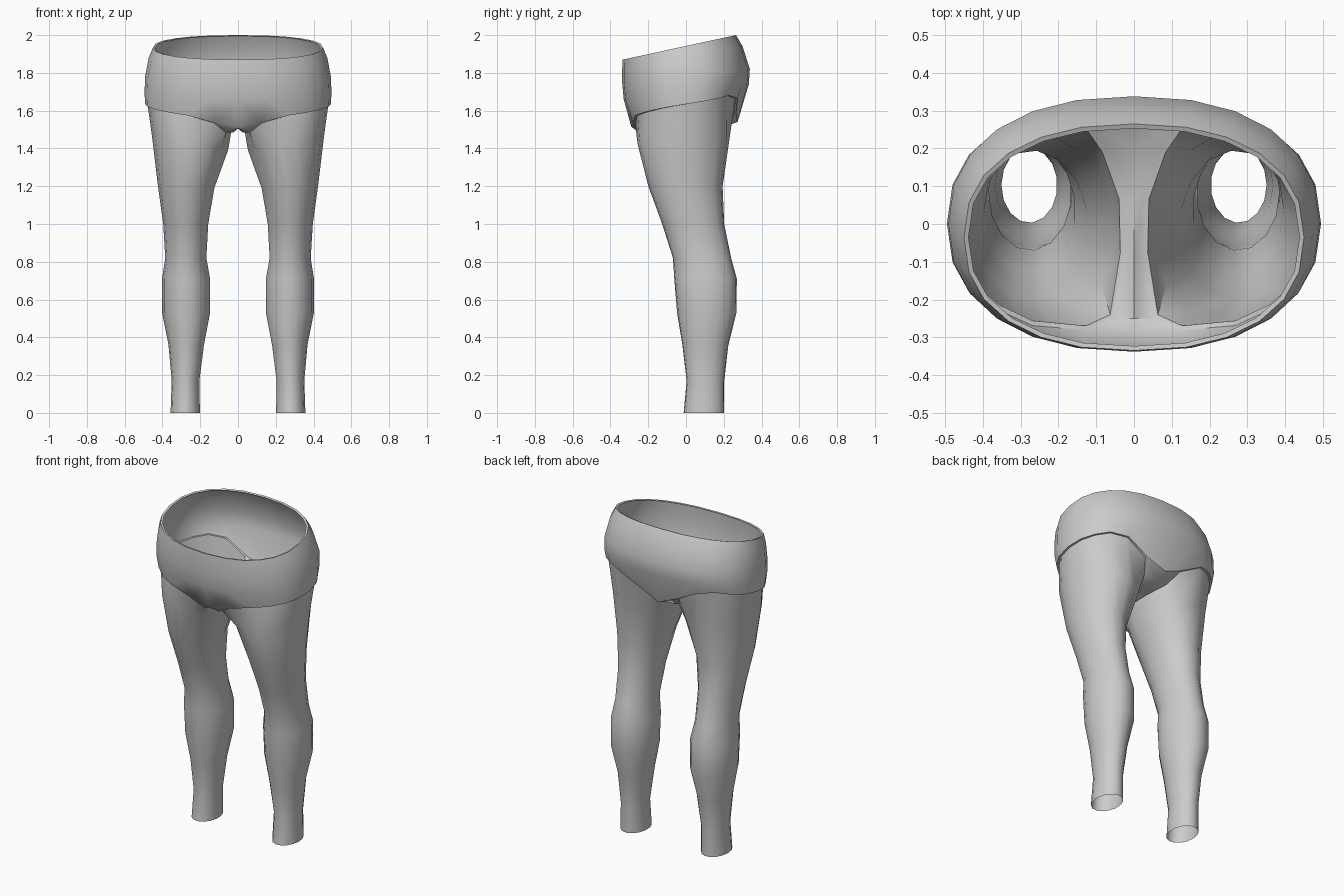
import bpy, bmesh
from math import sin, cos, radians, copysign, pi
from mathutils import Vector

if "Cube" in bpy.data.objects:
    bpy.data.objects.remove(bpy.data.objects["Cube"])

ANGLES = list(range(-90, 91, 15))          # front centre -> side -> back centre


def power(v, e=0.87):
    return copysign(abs(v) ** e, v) if abs(v) > 1e-6 else 0.0


def waist_point(deg, rx, y_front, y_back):
    a = radians(deg)
    cy, ry = (y_front + y_back) / 2, (y_back - y_front) / 2
    return rx * power(cos(a)), cy + ry * power(sin(a))


def finish(name, bm):
    """Turn a half mesh into a mirrored, smooth object."""
    mesh = bpy.data.meshes.new(name)
    bmesh.ops.recalc_face_normals(bm, faces=bm.faces)
    bm.to_mesh(mesh)
    bm.free()
    obj = bpy.data.objects.new(name, mesh)
    bpy.context.collection.objects.link(obj)
    bpy.ops.object.select_all(action='DESELECT')
    bpy.context.view_layer.objects.active = obj
    obj.select_set(True)
    mod = obj.modifiers.new("mirror", 'MIRROR')
    mod.merge_threshold = 0.0005
    bpy.ops.object.modifier_apply(modifier=mod.name)
    bpy.ops.object.shade_smooth_by_angle(angle=radians(40))
    return obj


def skin(bm, a, b, closed=False):
    n = len(a)
    for i in range(n if closed else n - 1):
        j = (i + 1) % n
        bm.faces.new((a[i], a[j], b[j], b[i]))


# Shorts: tilted waist rings (z front, z back, half width, y front, y back)
bm = bmesh.new()
waist = [
    (1.868, 1.995, 0.438, -0.323, 0.253),   # inner lip of the rim
    (1.87, 2.0, 0.45, -0.335, 0.265),
    (1.82, 1.94, 0.473, -0.338, 0.30),
    (1.75, 1.82, 0.491, -0.338, 0.338),
    (1.66, 1.74, 0.495, -0.33, 0.333),
]
rings = []
for zf, zb, rx, yf, yb in waist:
    ring = []
    for deg in ANGLES:
        x, y = waist_point(deg, rx, yf, yb)
        ring.append(bm.verts.new((x, y, zf + (zb - zf) * (y - yf) / (yb - yf))))
    rings.append(ring)

# Hem that dips to the crotch at front and back
hem_z = [1.515, 1.535, 1.575, 1.59, 1.605, 1.62, 1.635,
         1.65, 1.665, 1.68, 1.665, 1.59, 1.54]
hem = []
for deg, z in zip(ANGLES, hem_z):
    x, y = waist_point(deg, 0.492, -0.305, 0.31)
    if abs(deg) == 75:
        x *= 0.8
    if abs(deg) >= 75:
        y *= 0.95 if deg < 0 else 0.88
    hem.append(bm.verts.new((x, y, z)))
rings.append(hem)
for a, b in zip(rings, rings[1:]):
    skin(bm, a, b)

# Crotch strip, back to front (y, half width, edge z, centre z)
strip = [(0.20, 0.075, 1.52, 1.515), (0.07, 0.027, 1.49, 1.505),
         (-0.08, 0.024, 1.485, 1.505), (-0.25, 0.055, 1.485, 1.505)]
edge = [bm.verts.new((w, y, z)) for y, w, z, _ in strip]
mid = [bm.verts.new((0, y, c)) for y, _, _, c in strip]
skin(bm, [hem[-2]] + edge + [hem[1]], [hem[-1]] + mid + [hem[0]])

# Narrow step from the hem in to the leg
hole = hem[6:12] + edge + hem[1:6]         # starts at the outer side
axis = Vector((0.25, 0, 0))
inset = []
for v in hole:
    d = Vector((v.co.x, v.co.y, 0)) - axis
    inset.append(v.co - d.normalized() * 0.013)
skin(bm, hole, [bm.verts.new(c) for c in inset], True)
finish("shorts", bm)

# Legs: (z, x inner, x outer, y front, y back, outward tilt)
levels = [
    (1.43, 0.048, 0.456, -0.258, 0.228, 0.04),
    (1.20, 0.122, 0.425, -0.20, 0.195, 0.01),
    (1.00, 0.155, 0.396, -0.127, 0.203, 0),
    (0.82, 0.165, 0.385, -0.07, 0.24, 0),
    (0.71, 0.145, 0.402, -0.063, 0.27, 0),
    (0.53, 0.145, 0.402, -0.048, 0.268, 0),
    (0.36, 0.178, 0.368, -0.02, 0.225, 0),
    (0.17, 0.203, 0.351, 0.003, 0.203, 0),
    (0.0, 0.20, 0.357, -0.013, 0.202, 0),
]
bm = bmesh.new()
rings = [[bm.verts.new(c) for c in inset]]
n = len(inset)
for z, x0, x1, y0, y1, tilt in levels:
    ring = []
    for i in range(n):
        a = 2 * pi * i / n
        ring.append(bm.verts.new(((x0 + x1) / 2 + (x1 - x0) / 2 * cos(a),
                                  (y0 + y1) / 2 + (y1 - y0) / 2 * sin(a),
                                  z + tilt * cos(a))))
    rings.append(ring)
for a, b in zip(rings, rings[1:]):
    skin(bm, a, b, True)
finish("legs", bm)
